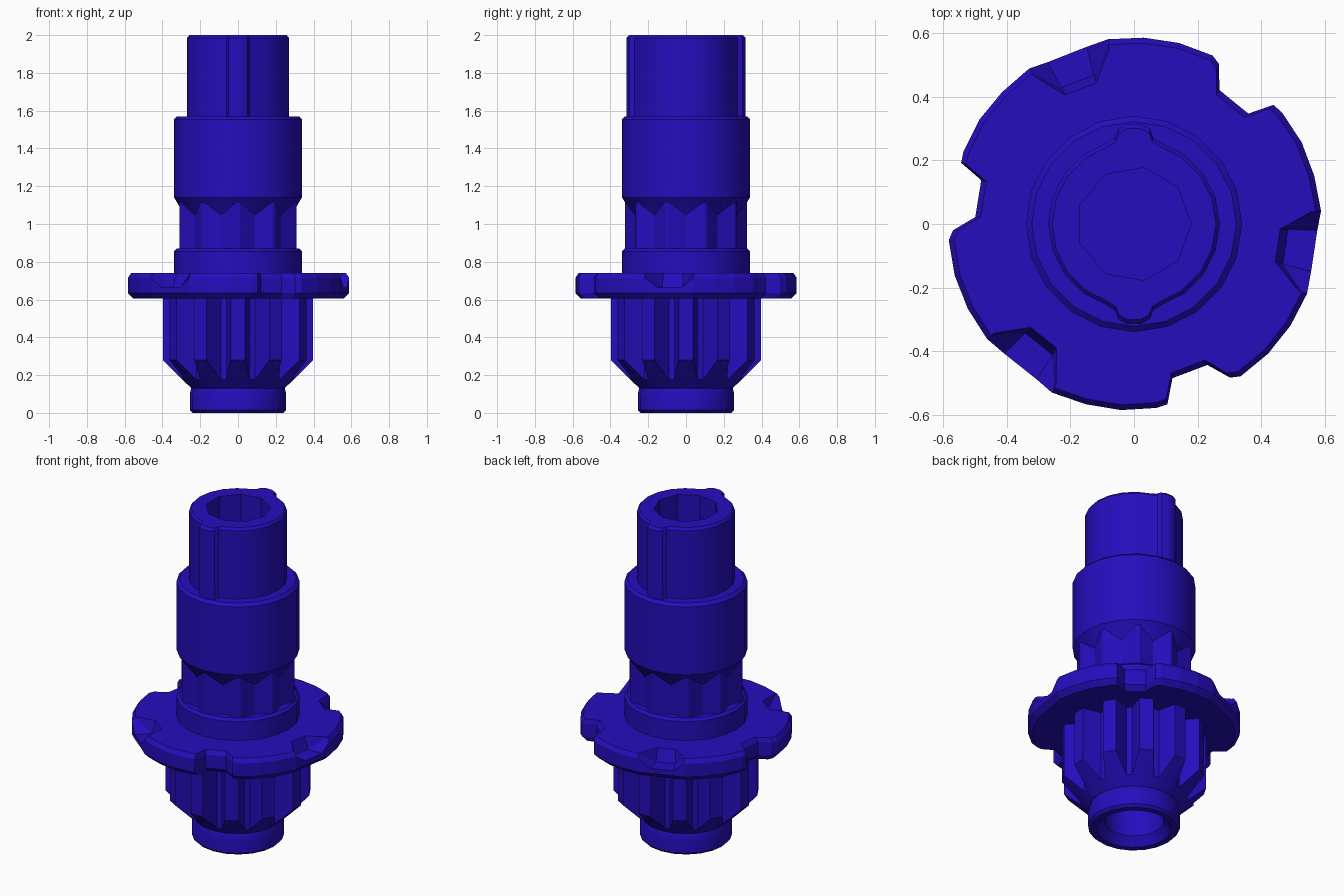
import bpy, bmesh, math
from math import sin, cos, radians, pi

if "Cube" in bpy.data.objects:
    bpy.data.objects.remove(bpy.data.objects["Cube"])

blue = bpy.data.materials.new("deep_blue")
blue.diffuse_color = (0.0185, 0.004, 0.51, 1)
blue.use_nodes = True
blue.node_tree.nodes["Principled BSDF"].inputs["Base Color"].default_value = blue.diffuse_color


def loft(name, rings, cap_start=True, cap_end=True):
    """Skin a list of equal-length point rings, given from bottom to top."""
    bm = bmesh.new()
    rows = [[bm.verts.new(p) for p in ring] for ring in rings]
    n = len(rows[0])
    for a, b in zip(rows, rows[1:]):
        for i in range(n):
            j = (i + 1) % n
            bm.faces.new((a[i], a[j], b[j], b[i]))
    if cap_start:
        bm.faces.new(rows[0][::-1])
    if cap_end:
        bm.faces.new(rows[-1])
    mesh = bpy.data.meshes.new(name)
    bm.to_mesh(mesh)
    bm.free()
    mesh.materials.append(blue)
    ob = bpy.data.objects.new(name, mesh)
    bpy.context.collection.objects.link(ob)
    return ob


def polar(r, deg, z):
    return (r * cos(radians(deg)), r * sin(radians(deg)), z)


def lathe(name, profile, sides=20, **caps):
    return loft(name, [[polar(r, 360 * i / sides, z) for i in range(sides)]
                       for r, z in profile], **caps)


def smooth(ob):
    bpy.ops.object.select_all(action='DESELECT')
    ob.select_set(True)
    bpy.context.view_layer.objects.active = ob
    bpy.ops.object.shade_smooth_by_angle(angle=radians(30))


# Bottom collar with countersunk blind bore
smooth(lathe("bottom_collar", [(.165, .3), (.165, .05), (.205, 0), (.24, 0), (.255, .015),
                               (.255, .1), (.248, .13), (.235, .15)], cap_end=False))

# Twelve-tooth pinion, tapered towards the bottom collar
outline = []
for k in range(12):
    for half, r in ((-.062, .29), (-.038, .398), (.038, .398), (.062, .29)):
        outline.append((math.hypot(r, half), 30 * k + math.degrees(math.atan2(half, r))))
loft("pinion", [[polar(.248, a, .13) for r, a in outline],
                [polar(r, a, .13 + (r - .25)) for r, a in outline],
                [polar(r, a, .62) for r, a in outline]], cap_start=False)

# Flange disc: three through notches alternating with three top pockets
steps = [(-11.5, .577, 0), (-8, .50, 0), (5.5, .50, 0), (10, .57, 0), (13, .585, 0),
         (24, .587, 0), (35, .587, 0), (46, .587, 0), (53, .577, 1), (66, .577, 1),
         (72, .59, 0), (83, .587, 0), (94, .587, 0), (105, .583, 0)]
pts = [(52 + 120 * k + a, r, p) for k in range(3) for a, r, p in steps]
loft("flange_disc", [
    [polar(r - .03, a, .605) for a, r, p in pts],
    [polar(r, a, .635) for a, r, p in pts],
    [polar(r, a, .665 if p else .715) for a, r, p in pts],
    [polar(.485 if p else r - .017, a, .665 if p else .74) for a, r, p in pts],
    [polar(.46 if p else r - .03, a, .74) for a, r, p in pts]])

# Collar above the flange
smooth(lathe("middle_collar", [(.34, .72), (.34, .855), (.325, .87)]))

# Ten-ridge neck
star = [(.323 if off else .283, 36 * k + off) for k in range(10) for off in (0, 16.5, 19.5)]
loft("ridged_neck", [[polar(r, a, z) for r, a in star] for z in (.85, 1.14)])

# Sleeve with a conical underside
smooth(lathe("sleeve", [(.255, 1.0), (.335, 1.135), (.34, 1.14), (.34, 1.553), (.322, 1.57),
                        (.25, 1.57)], cap_start=False, cap_end=False))

# Upper tube with a rounded key on its front and back
half = [(.27 * cos(radians(a)), .27 * sin(radians(a))) for a in range(0, 72, 18)]
half += [(.085, .256), (.06, .272), (.05, .299), (.022, .315)]
half += [(-x, y) for x, y in half[:0:-1]]
loop = half + [(-x, -y) for x, y in half]
tube = loft("keyed_tube", [[(x * s, y * s, z) for x, y in loop]
                           for s, z in ((1, 1.145), (1, 1.985), (.955, 2.0))])

# Nine-sided bore
cutter = lathe("bore_cutter", [(.18, 1.2), (.18, 2.1)], sides=9)
cutter.hide_render = True
mod = tube.modifiers.new("bore", 'BOOLEAN')
mod.operation, mod.object, mod.solver = 'DIFFERENCE', cutter, 'EXACT'
bpy.context.view_layer.objects.active = tube
bpy.ops.object.modifier_apply(modifier="bore")
bpy.data.objects.remove(cutter)
smooth(tube)
